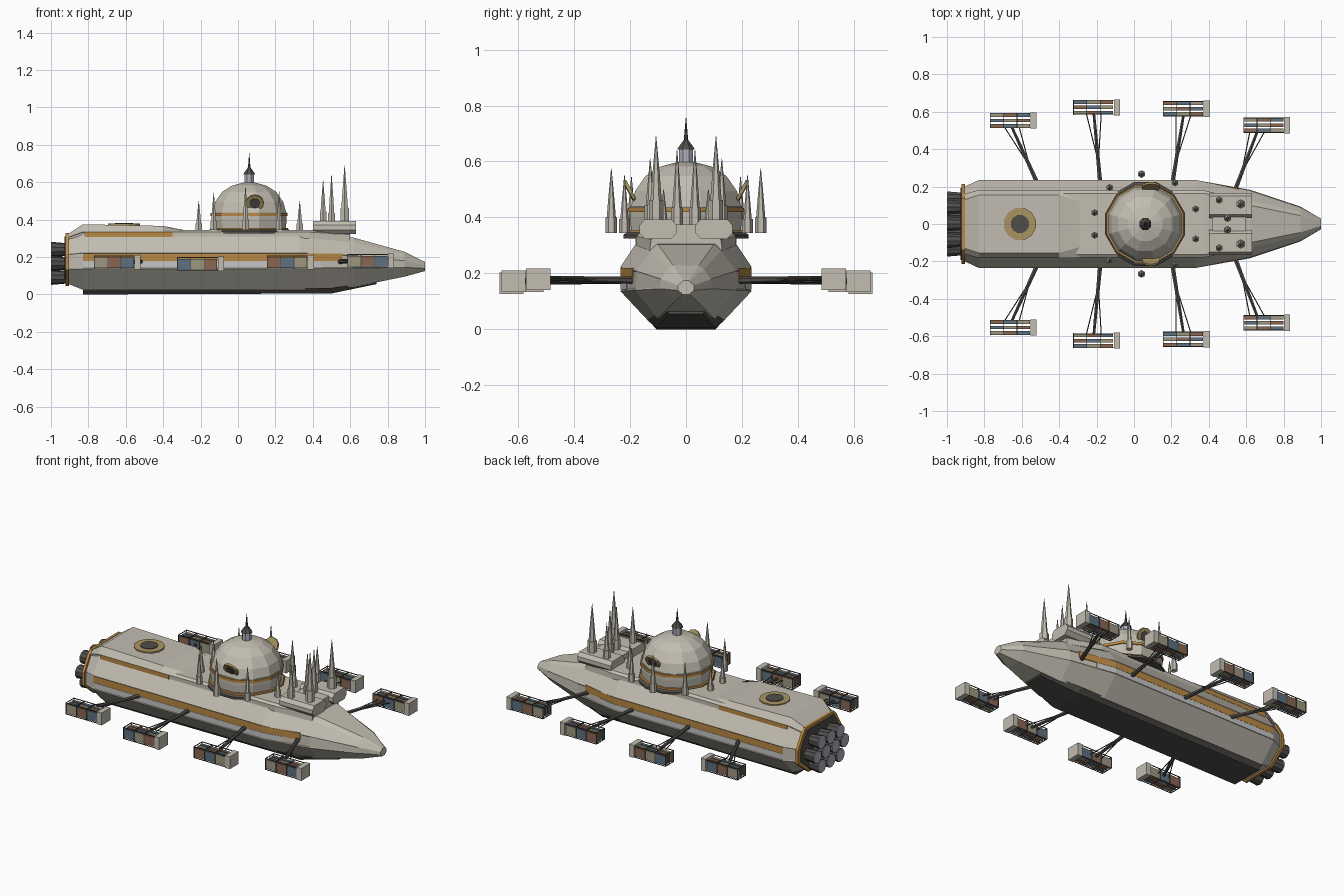
import bpy, bmesh, math
from mathutils import Vector, Matrix

if "Cube" in bpy.data.objects:
    bpy.data.objects.remove(bpy.data.objects["Cube"])


def mat(name, r, g, b):
    m = bpy.data.materials.new(name)
    m.diffuse_color = (r, g, b, 1)
    m.use_nodes = True
    m.node_tree.nodes["Principled BSDF"].inputs["Base Color"].default_value = m.diffuse_color
    return m


HULL = mat("warm_grey_hull", .54, .51, .44)
ORANGE = mat("orange_trim", .49, .25, .06)
GOLD = mat("dull_gold", .40, .30, .12)
DARK = mat("dark_grey", .08, .077, .07)
LILAC = mat("lilac_grey", .45, .43, .53)
PALE = mat("pale_grey", .56, .56, .56)
BLUE = mat("slate_blue", .11, .165, .22)
BROWN = mat("rust_brown", .25, .135, .085)
OLIVE = mat("olive_tan", .34, .31, .22)


def finish(name, bm, material):
    bmesh.ops.recalc_face_normals(bm, faces=bm.faces)
    me = bpy.data.meshes.new(name)
    bm.to_mesh(me)
    bm.free()
    me.materials.append(material)
    ob = bpy.data.objects.new(name, me)
    bpy.context.collection.objects.link(ob)
    return ob


def bridge(name, rings, material):
    """Skin a stack of closed rings and cap both ends."""
    bm = bmesh.new()
    rows = [[bm.verts.new(p) for p in ring] for ring in rings]
    n = len(rows[0])
    for a, b in zip(rows, rows[1:]):
        for i in range(n):
            j = (i + 1) % n
            bm.faces.new((a[i], a[j], b[j], b[i]))
    bm.faces.new(rows[0])
    bm.faces.new(rows[-1])
    return finish(name, bm, material)


def loft(name, stations, material):
    """Stations are (x, half profile); the profile is mirrored in y."""
    rings = []
    for x, half in stations:
        rings.append([(x, y, z) for y, z in half] + [(x, -y, z) for y, z in reversed(half)])
    return bridge(name, rings, material)


def band(name, stations, z0, z1, material):
    """Thin strip following the hull side on both flanks; stations are (x, y)."""
    for s in (-1, 1):
        bridge(name, [[(x, s * (y - .008), z0), (x, s * y, z0), (x, s * y, z1),
                       (x, s * (y - .008), z1)] for x, y in stations], material)


def lathe(name, cx, cy, profile, material, sides=12):
    rings = []
    for r, z in profile:
        rings.append([(cx + r * math.cos(math.tau * (i + .5) / sides),
                       cy + r * math.sin(math.tau * (i + .5) / sides), z) for i in range(sides)])
    return bridge(name, rings, material)


def rod(name, p0, p1, r0, r1, material, sides=8):
    p0, p1 = Vector(p0), Vector(p1)
    d = p1 - p0
    bm = bmesh.new()
    m = Matrix.Translation((p0 + p1) / 2) @ d.to_track_quat('Z', 'Y').to_matrix().to_4x4()
    bmesh.ops.create_cone(bm, cap_ends=True, segments=sides, radius1=r0, radius2=r1,
                          depth=d.length, matrix=m)
    return finish(name, bm, material)


def box(name, x, y, z, material):
    """Box from (min, max) pairs."""
    bm = bmesh.new()
    c = [sum(v) / 2 for v in (x, y, z)]
    s = [abs(v[1] - v[0]) for v in (x, y, z)]
    bmesh.ops.create_cube(bm, size=1, matrix=Matrix.Translation(c) @ Matrix.Diagonal((*s, 1)))
    return finish(name, bm, material)


# Main hull with tapered bow and a slight lip above the side bands
mid = [(.13, .025), (.235, .137), (.231, .142), (.231, .218), (.235, .222), (.18, .305), (.165, .335)]
loft("hull", [
    (-.905, [(.10, .055), (.20, .135), (.199, .14), (.199, .21), (.20, .214), (.155, .29), (.135, .315)]),
    (-.83, mid), (.33, mid),
    (.62, [(.10, .04), (.183, .14), (.179, .145), (.176, .205), (.179, .209), (.125, .28), (.10, .303)]),
    (.89, [(.045, .095), (.093, .145), (.093, .15), (.09, .177), (.089, .18), (.065, .215), (.045, .228)]),
    (1.0, [(.012, .125), (.028, .139), (.028, .142), (.028, .155), (.028, .158), (.012, .172),
           (.01, .174)])], HULL)

# Dark keel
loft("keel", [
    (-.83, [(.105, 0), (.135, .032)]), (.50, [(.105, .005), (.135, .035)]),
    (.74, [(.06, .055), (.075, .075)])], DARK)

# Orange collar around the stern
collar = [(.11, .045), (.215, .13), (.215, .215), (.165, .30), (.14, .328)]
loft("stern_collar", [(-.921, collar), (-.904, collar)], ORANGE)
inner = [(.098, .062), (.192, .137), (.192, .207), (.15, .283), (.13, .31)]
loft("stern_plate", [(-.927, inner), (-.915, inner)], DARK)

# Raised decks, overhanging the upper stripe
full = [(.17, .30), (.172, .332), (.182, .334), (.155, .375)]
loft("aft_deck", [
    (-.905, [(.15, .29), (.152, .305), (.16, .307), (.13, .325)]), (-.83, full),
    (-.40, [(.17, .30), (.172, .332), (.182, .334), (.155, .366)]),
    (-.28, [(.17, .30), (.172, .332), (.18, .334), (.12, .343)])], HULL)
loft("main_deck", [
    (-.40, [(.178, .30), (.178, .333), (.163, .345)]),
    (.38, [(.178, .30), (.178, .333), (.163, .345)]),
    (.60, [(.13, .28), (.125, .32), (.11, .33)])], HULL)

# Landing pad
lathe("pad_ring", -.61, 0, [(.088, .36), (.088, .378)], GOLD)
lathe("pad_centre", -.61, 0, [(.05, .37), (.05, .382)], DARK)

# Side bands along the hull
band("side_band", [(-.83, .2338), (.33, .2338), (.56, .192)], .178, .219, ORANGE)
band("window_band", [(-.83, .2338), (.33, .2338), (.45, .212)], .142, .177, PALE)
band("deck_stripe", [(-.82, .181), (-.35, .181)], .306, .333, ORANGE)

# Engines in three staggered rows
for z, count in ((.24, 3), (.166, 4), (.092, 3)):
    for i in range(count):
        y = (i - (count - 1) / 2) * .09
        rod("engine", (-.92, y, z), (-.996, y, z), .034, .041, DARK, 10)
        rod("engine_nozzle", (-.99, y, z), (-1, y, z), .039, .039, LILAC, 10)

# Dome with its drum, trim rings and lantern
DX = .06
lathe("dome_skirt", DX, 0, [(.232, .325), (.232, .338), (.22, .346)], DARK)
lathe("skirt_trim", DX, 0, [(.22, .335), (.215, .354)], ORANGE)
lathe("dome_drum", DX, 0, [(.202, .34), (.207, .40), (.207, .44)], HULL)
lathe("dome_trim", DX, 0, [(.213, .42), (.213, .436)], ORANGE)
lathe("dome", DX, 0, [(.205, .435), (.188, .495), (.150, .548), (.095, .582), (.03, .598)], HULL)
lathe("lantern", DX, 0, [(.028, .59), (.028, .648)], LILAC, 8)
lathe("lantern_roof", DX, 0, [(.034, .642), (.03, .65), (.008, .678)], DARK, 8)
lathe("lantern_spike", DX, 0, [(.008, .675), (.001, .755)], DARK, 6)

# Gold discs leaning out from both sides of the dome
for s in (-1, 1):
    c = Vector((.09, s * .197, .49))
    d = Vector((0, s * .88, -.47)).normalized()
    rod("dome_disc", c - d * .006, c + d * .006, .048, .048, GOLD, 12)
    rod("disc_centre", c, c + d * .009, .028, .028, DARK, 12)

# Bow platform in two halves with a lower bridge
for s in (-1, 1):
    prof = [(.055, .322), (.145, .322), (.167, .345), (.167, .37), (.15, .392),
            (.05, .392), (.032, .37), (.032, .345)]
    bridge("bow_platform", [[(x, s * y, z) for y, z in prof] for x in (.40, .63)], HULL)
box("platform_bridge", (.42, .60), (-.05, .05), (.30, .375), HULL)


# Spires: hexagonal base, shaft and needle
def spire(x, y, z, top, r):
    h = (top - z) * .24
    lathe("spire_base", x, y, [(r, z), (r, z + h)], HULL, 6)
    lathe("spire_needle", x, y, [(r * .78, z + h), (r * .5, z + h * 2.3), (.001, top)], HULL, 6)


for x, y, z, top, r in (
        (.455, .128, .39, .61, .02), (.50, .032, .37, .64, .022), (.57, .107, .39, .69, .026),
        (-.21, .06, .34, .50, .019), (-.13, .195, .345, .545, .019), (.04, .267, .345, .575, .021),
        (.22, .22, .345, .55, .019), (.33, .08, .34, .50, .019)):
    for s in (-1, 1):
        spire(x, s * y, z, top, r)


# Cargo pods on struts: pod start x, inner y, base z, strut root x and y, strut tip x
def pod(x0, y0, z0, rx, ry, tx, s, shift):
    X = lambda a, b: (x0 + a, x0 + b)
    Y = lambda a, b: (s * (y0 + a), s * (y0 + b))
    Z = lambda a, b: (z0 + a, z0 + b)
    box("pod_cap", X(.217, .25), Y(-.002, .084), Z(-.002, .075), HULL)
    colours = (OLIVE, BROWN, BLUE)
    for row in range(3):
        for col in range(3):
            a, b = .003 + col * .071, .005 + row * .0275
            box("container", X(a, a + .069), Y(b, b + .018), Z(.006, .062),
                colours[(col + row + shift) % 3])
    # Cage of thin dark rails
    for b in (0, .078):
        for c in (0, .068):
            box("pod_rail", X(0, .22), Y(b, b + .004), Z(c, c + .004), DARK)
        for a in (0, .071, .142):
            box("pod_post", X(a, a + .004), Y(b, b + .004), Z(0, .07), DARK)
    for a in (0, .071, .142):
        for c in (0, .068):
            box("pod_crossbar", X(a, a + .004), Y(0, .082), Z(c, c + .004), DARK)
    # Strut with two thin braces
    root, tip = Vector((rx, s * ry, .175)), Vector((tx, s * (y0 + .01), z0 + .04))
    rod("strut", root, tip, .013, .008, DARK, 6)
    start = root.lerp(tip, .3)
    for dx in (-.04, .04):
        rod("strut_brace", start, tip + Vector((dx, 0, 0)), .003, .003, DARK, 5)


for s in (-1, 1):
    pod(-.77, .512, .135, -.515, .215, -.655, s, 1)
    pod(-.325, .582, .128, -.18, .215, -.215, s, 0)
    pod(.155, .575, .135, .205, .215, .265, s, 2)
    pod(.585, .487, .143, .54, .18, .66, s, 1)
